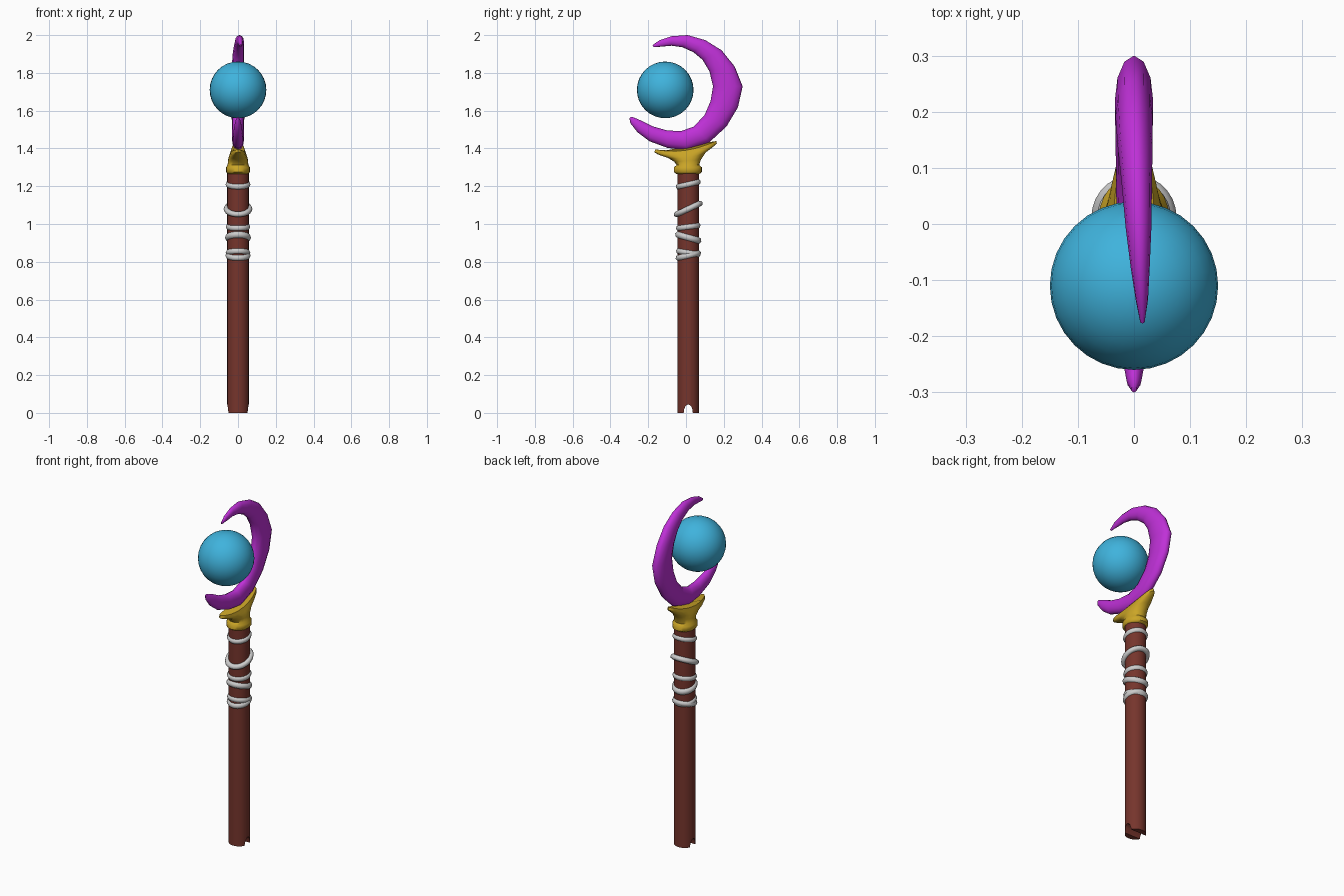
import bpy, bmesh, math
from mathutils import Vector

if "Cube" in bpy.data.objects:
    bpy.data.objects.remove(bpy.data.objects["Cube"])


def paint(ob, name, rgb):
    mat = bpy.data.materials.new(name)
    mat.diffuse_color = (*rgb, 1)
    mat.use_nodes = True
    mat.node_tree.nodes["Principled BSDF"].inputs["Base Color"].default_value = mat.diffuse_color
    ob.data.materials.append(mat)


def smooth(ob, angle=50):
    bpy.ops.object.select_all(action='DESELECT')
    ob.select_set(True)
    bpy.context.view_layer.objects.active = ob
    bpy.ops.object.shade_smooth_by_angle(angle=math.radians(angle))


def loft(name, rings):
    """Skin a list of equal-length point rings and close both ends."""
    bm = bmesh.new()
    rows = [[bm.verts.new(p) for p in ring] for ring in rings]
    n = len(rows[0])
    for a, b in zip(rows, rows[1:]):
        for i in range(n):
            j = (i + 1) % n
            bm.faces.new((a[i], a[j], b[j], b[i]))
    bm.faces.new(rows[0][::-1])
    bm.faces.new(rows[-1])
    bmesh.ops.recalc_face_normals(bm, faces=bm.faces)
    mesh = bpy.data.meshes.new(name)
    bm.to_mesh(mesh)
    bm.free()
    ob = bpy.data.objects.new(name, mesh)
    bpy.context.collection.objects.link(ob)
    return ob


def angles(n):
    return [2 * math.pi * i / n for i in range(n)]


AXIS_Y = 0.012

# Wooden shaft with a notch cut through its foot
bpy.ops.mesh.primitive_cylinder_add(vertices=24, radius=0.057, depth=1.29,
                                    location=(0, AXIS_Y, 0.645))
shaft = bpy.context.object
shaft.name = "shaft"
bpy.ops.mesh.primitive_cylinder_add(vertices=16, radius=1, depth=0.3,
                                    location=(0, AXIS_Y, 0),
                                    rotation=(0, math.pi / 2, 0))
cutter = bpy.context.object
cutter.name = "notch_cutter"
cutter.scale = (0.045, 0.024, 1)
cutter.hide_render = True
mod = shaft.modifiers.new("notch", 'BOOLEAN')
mod.operation = 'DIFFERENCE'
mod.object = cutter
bpy.context.view_layer.objects.active = shaft
bpy.ops.object.modifier_apply(modifier=mod.name)
bpy.data.objects.remove(cutter)
paint(shaft, "wood", (0.18, 0.035, 0.025))
smooth(shaft, 40)

# Cord wraps: height, tilt in degrees, ring radius, cord radius
wraps = [(1.21, 14, 0.050, 0.016), (1.08, 25, 0.061, 0.015),
         (0.985, 8, 0.048, 0.017), (0.928, -17, 0.050, 0.019),
         (0.848, -10, 0.048, 0.017), (0.833, 14, 0.050, 0.017)]
for i, (z, tilt, major, minor) in enumerate(wraps):
    bpy.ops.mesh.primitive_torus_add(major_segments=28, minor_segments=8,
                                     major_radius=major, minor_radius=minor,
                                     location=(0, AXIS_Y, z),
                                     rotation=(math.radians(tilt), 0, 0))
    wrap = bpy.context.object
    wrap.name = f"cord_wrap_{i + 1}"
    wrap.scale.y = 1 / math.cos(math.radians(tilt))
    smooth(wrap, 80)

# Gold socket: height, half width x, half width y, centre y, slope, cup
socket_rows = [(1.266, 0.055, 0.062, 0.010, 0, 0), (1.275, 0.063, 0.074, 0.010, 0, 0),
               (1.300, 0.063, 0.074, 0.010, 0, 0), (1.312, 0.055, 0.060, 0.010, 0, 0),
               (1.335, 0.053, 0.070, 0.008, 0.005, 0),
               (1.352, 0.050, 0.100, 0.004, 0.014, 0.012),
               (1.365, 0.045, 0.148, 0.000, 0.022, 0.025),
               (1.375, 0.041, 0.165, -0.002, 0.023, 0.027),
               (1.390, 0.036, 0.162, -0.002, 0.023, 0.028)]
rings = []
for z, hx, hy, cy, slope, cup in socket_rows:
    rings.append([(hx * math.cos(a), cy + hy * math.sin(a),
                   z + slope * math.sin(a) + cup * math.sin(a) ** 2)
                  for a in angles(24)])
socket = loft("socket", rings)
paint(socket, "gold", (0.60, 0.38, 0.02))
smooth(socket)

# Crescent: outer y, outer z, inner y, inner z, half thickness, x offset
crescent_rows = [
    (-0.177, 1.947, -0.172, 1.936, 0.004, 0.015), (-0.140, 1.973, -0.130, 1.939, 0.011, 0.014),
    (-0.077, 1.994, -0.077, 1.944, 0.017, 0.011), (0.008, 2.000, -0.019, 1.936, 0.023, 0.008),
    (0.103, 1.973, 0.040, 1.909, 0.027, 0.005), (0.188, 1.920, 0.087, 1.870, 0.031, 0.002),
    (0.257, 1.835, 0.124, 1.809, 0.033, 0), (0.300, 1.729, 0.143, 1.729, 0.034, 0),
    (0.275, 1.618, 0.130, 1.650, 0.034, 0), (0.215, 1.517, 0.098, 1.576, 0.033, 0),
    (0.124, 1.433, 0.040, 1.515, 0.032, 0), (0.008, 1.390, -0.029, 1.491, 0.031, 0),
    (-0.098, 1.403, -0.103, 1.496, 0.029, 0), (-0.193, 1.438, -0.177, 1.517, 0.026, 0),
    (-0.257, 1.486, -0.230, 1.544, 0.020, 0), (-0.294, 1.533, -0.267, 1.560, 0.013, 0),
    (-0.300, 1.560, -0.289, 1.568, 0.005, 0)]
rings = []
for oy, oz, iy, iz, half, cx in crescent_rows:
    outer, inner = Vector((cx, oy, oz)), Vector((cx, iy, iz))
    mid, arm = (outer + inner) / 2, (outer - inner) / 2
    rings.append([mid + arm * math.cos(a) + Vector((half * math.sin(a), 0, 0))
                  for a in angles(12)])
crescent = loft("crescent", rings)
paint(crescent, "purple", (0.52, 0.03, 0.68))
smooth(crescent, 60)

# Floating orb
bpy.ops.mesh.primitive_uv_sphere_add(segments=32, ring_count=16, radius=0.15,
                                     location=(0, -0.11, 1.71))
orb = bpy.context.object
orb.name = "orb"
paint(orb, "blue", (0.05, 0.45, 0.72))
smooth(orb)
